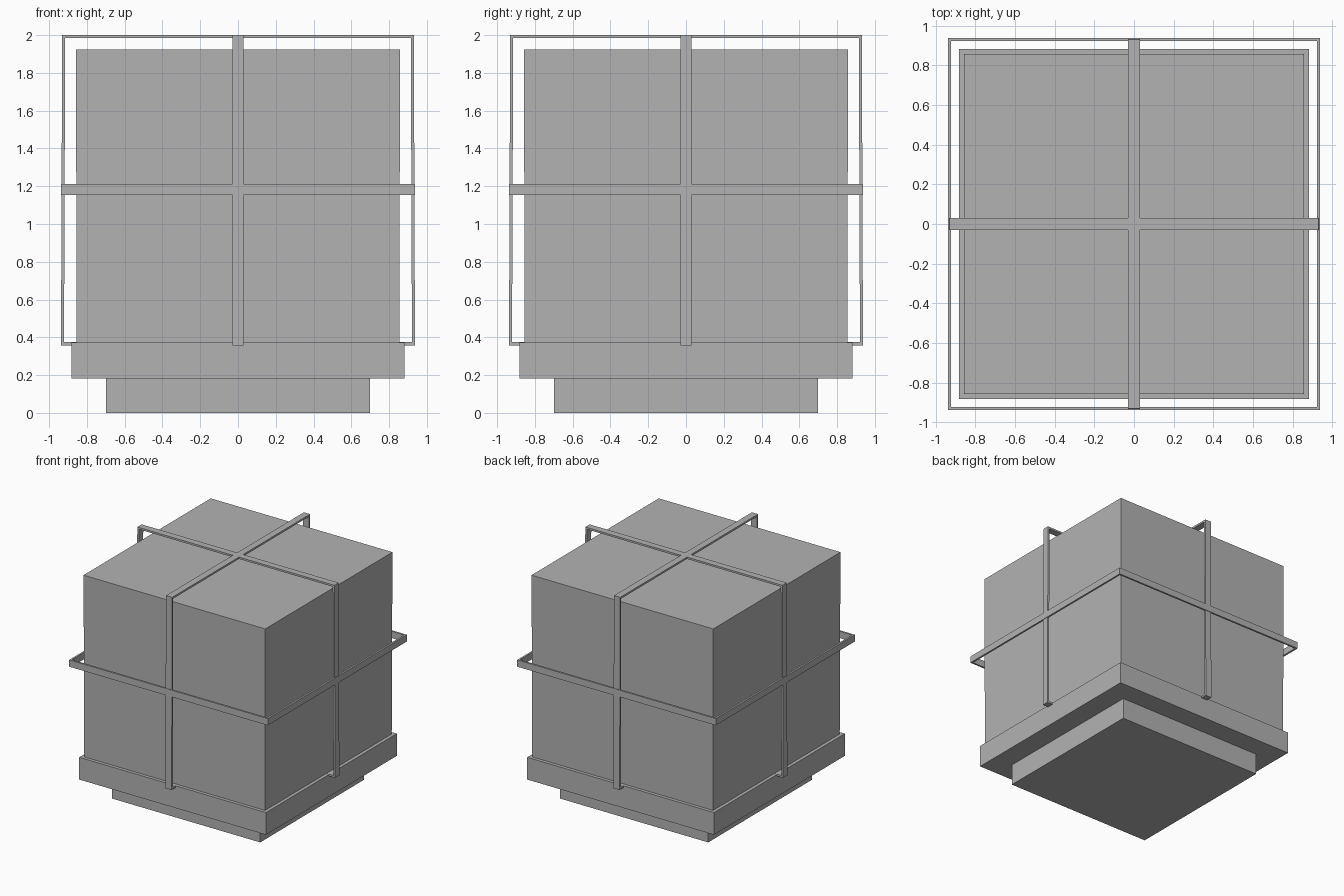
import bpy
import bmesh
from mathutils import Matrix, Vector

default_cube = bpy.data.objects.get("Cube")
if default_cube:
    bpy.data.objects.remove(default_cube, do_unlink=True)

# One neutral colour for every part
grey = bpy.data.materials.new("plain_grey")
grey.use_nodes = True
colour = (0.45, 0.45, 0.45, 1)
grey.diffuse_color = colour
grey.node_tree.nodes["Principled BSDF"].inputs["Base Color"].default_value = colour


def finish(name, bm):
    bmesh.ops.recalc_face_normals(bm, faces=bm.faces)
    mesh = bpy.data.meshes.new(name)
    bm.to_mesh(mesh)
    bm.free()
    mesh.materials.append(grey)
    obj = bpy.data.objects.new(name, mesh)
    bpy.context.collection.objects.link(obj)
    return obj


def block(name, bottom_half, top_half, z0, z1):
    """Square block, optionally tapered."""
    bm = bmesh.new()
    bmesh.ops.create_cube(bm, size=2)
    for v in bm.verts:
        top = v.co.z > 0
        half = top_half if top else bottom_half
        v.co = (v.co.x * half, v.co.y * half, z1 if top else z0)
    return finish(name, bm)


def ring(name, outer, inner, width, matrix):
    """Rectangular hoop from two outlines, extruded along local z."""
    bm = bmesh.new()
    layers = [[bm.verts.new((x, y, z)) for x, y in outline]
              for outline, z in ((outer, -width / 2), (outer, width / 2),
                                 (inner, width / 2), (inner, -width / 2))]
    for i in range(4):
        j = (i + 1) % 4
        for a, b in zip(layers, layers[1:] + layers[:1]):
            bm.faces.new((a[i], a[j], b[j], b[i]))
    bmesh.ops.transform(bm, matrix=matrix, verts=bm.verts)
    return finish(name, bm)


def outline(low, high, y0, y1):
    return [(-low, y0), (low, y0), (high, y1), (-high, y1)]


# Stepped base and main body
block("foot", 0.70, 0.70, 0, 0.183)
block("base_slab", 0.882, 0.882, 0.183, 0.373)
block("body", 0.854, 0.858, 0.373, 1.925)

# Two upright hoops crossing over the top, and one level hoop at mid height
WIDTH, THICK = 0.058, 0.016
LOW, HIGH, Z0, Z1 = 0.937, 0.931, 0.358, 2.0
hoop_outer = outline(LOW, HIGH, Z0, Z1)
hoop_inner = outline(LOW - THICK, HIGH - THICK, Z0 + THICK, Z1 - THICK)
upright = Matrix.Rotation(1.5707963, 4, 'X')
turn = Matrix.Rotation(1.5707963, 4, 'Z')
straps = ring("straps", hoop_outer, hoop_inner, WIDTH, upright)
side_hoop = ring("side_hoop", hoop_outer, hoop_inner, WIDTH, turn @ upright)
belt_half = 0.938
belt = ring("belt", outline(belt_half, belt_half, -belt_half, belt_half),
            outline(belt_half - THICK, belt_half - THICK,
                    THICK - belt_half, belt_half - THICK),
            WIDTH, Matrix.Translation(Vector((0, 0, 1.182))))

# Merge the hoops into a single cage
bpy.context.view_layer.objects.active = straps
for part in (side_hoop, belt):
    mod = straps.modifiers.new("join", 'BOOLEAN')
    mod.operation = 'UNION'
    mod.solver = 'EXACT'
    mod.object = part
    bpy.ops.object.modifier_apply(modifier=mod.name)
    bpy.data.objects.remove(part, do_unlink=True)
